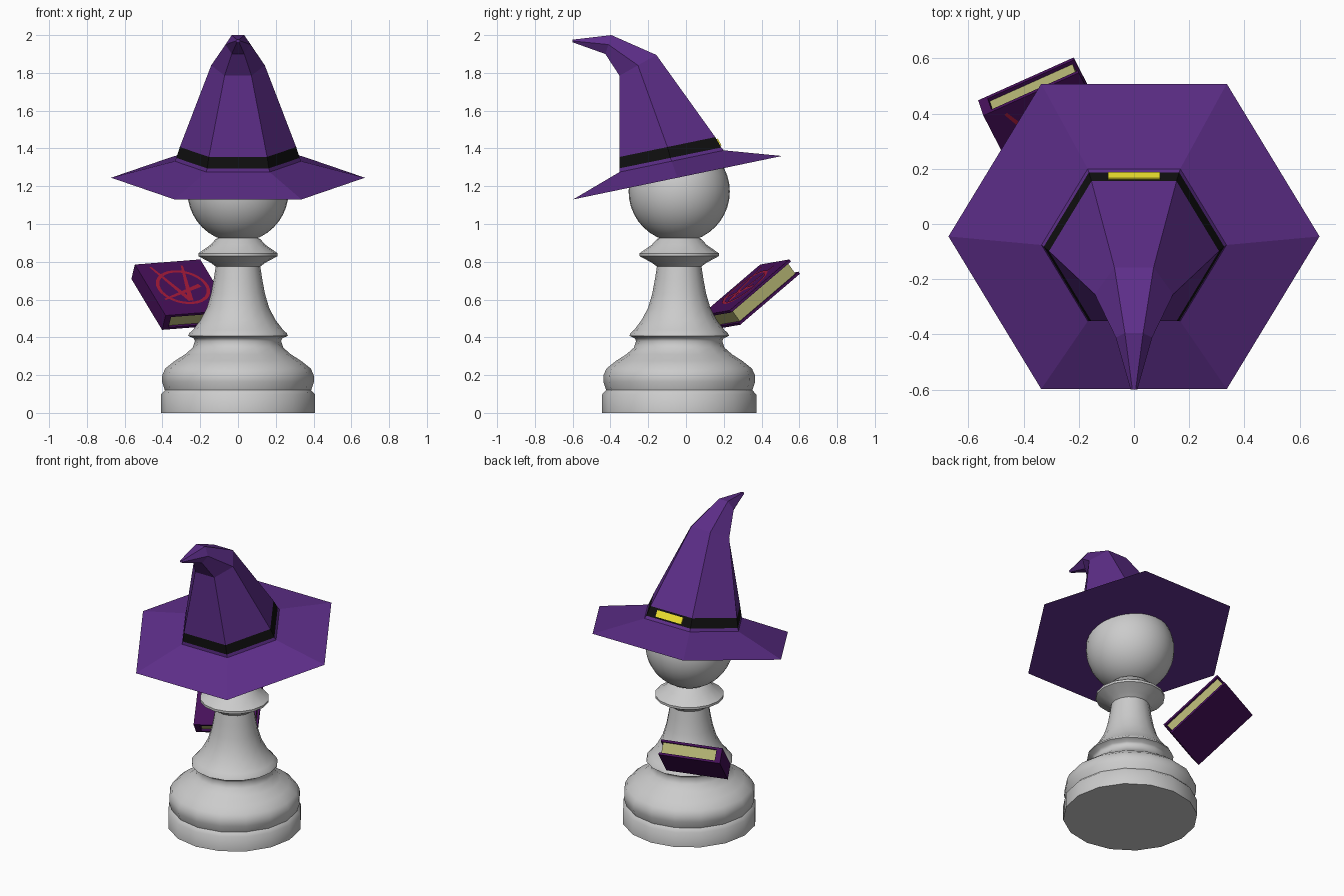
import bpy, bmesh, math
from mathutils import Vector, Matrix

if "Cube" in bpy.data.objects:
    bpy.data.objects.remove(bpy.data.objects["Cube"])


def material(name, rgb):
    m = bpy.data.materials.new(name)
    m.diffuse_color = (*rgb, 1)
    m.use_nodes = True
    m.node_tree.nodes["Principled BSDF"].inputs["Base Color"].default_value = m.diffuse_color
    return m


PURPLE = material("hat_purple", (0.11, 0.027, 0.25))
BLACK = material("band_black", (0.005, 0.005, 0.005))
YELLOW = material("buckle_yellow", (0.9, 0.8, 0.03))
COVER = material("cover_purple", (0.06, 0.005, 0.10))
PAPER = material("paper", (0.45, 0.45, 0.17))
RED = material("emblem_red", (0.36, 0.01, 0.04))


def finish(name, bm, mats=(), matrix=None, smooth=None):
    bmesh.ops.recalc_face_normals(bm, faces=bm.faces)
    me = bpy.data.meshes.new(name)
    bm.to_mesh(me)
    bm.free()
    for m in mats:
        me.materials.append(m)
    ob = bpy.data.objects.new(name, me)
    bpy.context.collection.objects.link(ob)
    if matrix:
        ob.matrix_world = matrix
    if smooth:
        bpy.ops.object.select_all(action='DESELECT')
        ob.select_set(True)
        bpy.context.view_layer.objects.active = ob
        bpy.ops.object.shade_smooth_by_angle(angle=math.radians(smooth))
    return ob


def loft(bm, rings, mat_ids=None, caps=True):
    """Skin a list of closed point rings."""
    loops = [[bm.verts.new(p) for p in r] for r in rings]
    n = len(loops[0])
    for k, (a, b) in enumerate(zip(loops, loops[1:])):
        for i in range(n):
            j = (i + 1) % n
            f = bm.faces.new((a[i], a[j], b[j], b[i]))
            f.material_index = mat_ids[k] if mat_ids else 0
    if caps:
        bm.faces.new(loops[0][::-1])
        bm.faces.new(loops[-1])


def box(name, size, center, mat, frame):
    bm = bmesh.new()
    bmesh.ops.create_cube(bm, size=1, matrix=Matrix.Translation(center) @ Matrix.Diagonal((*size, 1)))
    return finish(name, bm, [mat], frame)


# Pawn body: turned profile (radius, height)
CY = -0.036
profile = [(0.408, 0), (0.408, 0.098), (0.387, 0.12), (0.402, 0.165), (0.401, 0.2), (0.385, 0.235),
           (0.335, 0.275), (0.28, 0.31), (0.24, 0.345), (0.228, 0.38), (0.235, 0.395), (0.264, 0.408),
           (0.258, 0.422), (0.238, 0.44), (0.2, 0.49), (0.165, 0.555), (0.143, 0.63), (0.128, 0.71),
           (0.118, 0.775), (0.145, 0.795), (0.21, 0.83), (0.21, 0.845), (0.145, 0.89), (0.118, 0.92), (0.10, 0.93)]
SEG = 16
bm = bmesh.new()
loft(bm, [[(r * math.cos(2 * math.pi * i / SEG), CY + r * math.sin(2 * math.pi * i / SEG), z)
           for i in range(SEG)] for r, z in profile])
finish("pawn_body", bm, smooth=50)

# Pawn head
bm = bmesh.new()
bmesh.ops.create_uvsphere(bm, u_segments=32, v_segments=20, radius=0.268,
                          matrix=Matrix.Translation((0, CY, 1.172)))
finish("pawn_head", bm, smooth=50)


# Hat: six-sided rings given by half width, front edge (y, z) and rear edge (y, z)
def hex_ring(w, y0, z0, y1, z1):
    ym, zm = (y0 + y1) / 2, (z0 + z1) / 2
    return [(w, ym, zm), (w / 2, y1, z1), (-w / 2, y1, z1),
            (-w, ym, zm), (-w / 2, y0, z0), (w / 2, y0, z0)]


bm = bmesh.new()
loft(bm, [hex_ring(*r) for r in (
    (0.672, -0.598, 1.13, 0.508, 1.36),     # brim edge
    (0.335, -0.352, 1.275, 0.20, 1.39),     # crown foot
    (0.327, -0.352, 1.295, 0.187, 1.405),   # band bottom
    (0.308, -0.352, 1.355, 0.155, 1.46),    # band top
    (0.142, -0.352, 1.785, -0.157, 1.895),  # first bend
    (0.066, -0.427, 1.90, -0.395, 2.0),     # second bend
    (0.012, -0.60, 1.962, -0.60, 1.976))],  # tip
    mat_ids=[0, 0, 1, 0, 0, 0])
finish("witch_hat", bm, [PURPLE, BLACK])

# Buckle lying on the rear of the band
up = Vector((0, -0.032, 0.055)).normalized()
out = Vector((0, up.z, -up.y))
frame = Matrix.Translation((0, 0.172, 1.432)) @ Matrix((Vector((1, 0, 0)), out, up)).transposed().to_4x4()
box("hat_buckle", (0.19, 0.012, 0.042), (0, 0, 0), YELLOW, frame)

# Book frame: u across, v down the slope, n out of the front cover
u = Vector((0.346, 0.155, 0.027)).normalized()
n = u.cross(Vector((-0.16, 0.317, 0.27))).normalized()
v = n.cross(u)
book = Matrix.Translation((-0.301, 0.340, 0.626)) @ Matrix((u, v, n)).transposed().to_4x4()
W, L, T, C = 0.38, 0.446, 0.096, 0.014
for side, name in ((1, "front"), (-1, "back")):
    box("book_cover_" + name, (W, L, C), (0, 0, side * (T - C) / 2), COVER, book)
box("book_spine", (0.035, L, T - 2 * C), (-W / 2 + 0.0175, 0, 0), COVER, book)
box("book_pages", (W - 0.05, L - 0.03, T - 2 * C), (0.012, 0, 0), PAPER, book)

# Cover ornament: flat ring and three tapered strokes
H = T / 2 + 0.002
bm = bmesh.new()
loft(bm, [[(r * math.cos(math.tau * i / 32), r * math.sin(math.tau * i / 32), H) for i in range(32)]
          for r in (0.128, 0.147)], caps=False)
# v runs up the slope in this frame
for a, b in (((-0.115, 0.19), (0.0, -0.116)), ((0.065, 0.18), (0.0, -0.116)), ((-0.14, -0.09), (0.1, 0.005))):
    a, b = Vector((*a, H)), Vector((*b, H))
    d = (b - a).normalized()
    s = Vector((-d.y, d.x, 0))
    bm.faces.new([bm.verts.new(p) for p in (a + s * 0.006, b + s * 0.014, b - s * 0.014, a - s * 0.006)])
for f in bm.faces:
    f.normal_update()
    if f.normal.z < 0:
        f.normal_flip()
finish("book_ornament", bm, [RED], book)
